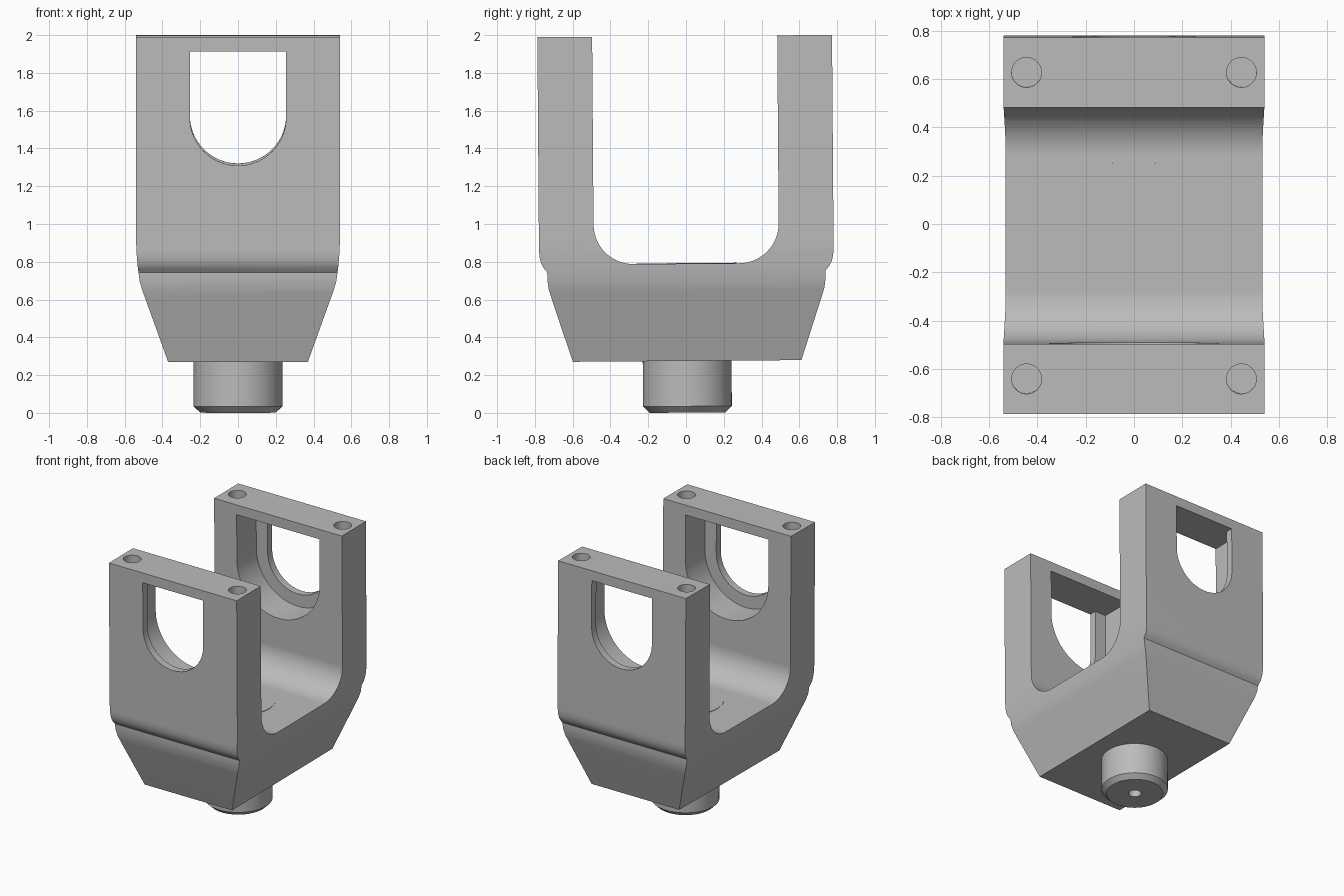
import bpy, bmesh
from math import pi, cos, sin, radians
from mathutils import Matrix, Vector

cube = bpy.data.objects.get("Cube")
if cube:
    bpy.data.objects.remove(cube)

steel = bpy.data.materials.new("machined grey")
steel.use_nodes = True
grey = (0.5, 0.5, 0.5, 1)
steel.diffuse_color = grey
steel.node_tree.nodes["Principled BSDF"].inputs["Base Color"].default_value = grey


def finish(name, bm):
    bmesh.ops.recalc_face_normals(bm, faces=bm.faces)
    mesh = bpy.data.meshes.new(name)
    bm.to_mesh(mesh)
    bm.free()
    mesh.materials.append(steel)
    obj = bpy.data.objects.new(name, mesh)
    bpy.context.collection.objects.link(obj)
    return obj


def prism(name, profile, axis, start, end):
    """Extrude a profile of (horizontal, z) points along x or y."""
    place = (lambda h, z: (start, h, z)) if axis == "x" else (lambda h, z: (h, start, z))
    bm = bmesh.new()
    face = bm.faces.new([bm.verts.new(place(h, z)) for h, z in profile])
    new = bmesh.ops.extrude_face_region(bm, geom=[face])["geom"]
    move = Vector((end - start, 0, 0) if axis == "x" else (0, end - start, 0))
    bmesh.ops.translate(bm, vec=move, verts=[v for v in new if isinstance(v, bmesh.types.BMVert)])
    return finish(name, bm)


def cylinder(name, radius, low, high, x=0, y=0, low_radius=None, sides=48):
    bm = bmesh.new()
    bmesh.ops.create_cone(bm, cap_ends=True, segments=sides, depth=high - low,
                          radius1=low_radius or radius, radius2=radius,
                          matrix=Matrix.Translation((x, y, (low + high) / 2)))
    return finish(name, bm)


def combine(obj, tool, operation):
    """Boolean the tool into the object, bake it and drop the tool."""
    mod = obj.modifiers.new("cut", "BOOLEAN")
    mod.object, mod.operation, mod.solver = tool, operation, "EXACT"
    bpy.context.view_layer.update()
    graph = bpy.context.evaluated_depsgraph_get()
    mesh = bpy.data.meshes.new_from_object(obj.evaluated_get(graph))
    obj.modifiers.clear()
    obj.data = mesh
    bpy.data.objects.remove(tool)


def arc(cx, cz, r, a, b, steps):
    angles = [radians(a + (b - a) * i / steps) for i in range(steps + 1)]
    return [(cx + r * cos(t), cz + r * sin(t)) for t in angles]


def mirrored(half):
    return half + [(-h, z) for h, z in reversed(half)]


def arch(r):
    """Window outline: square top, round bottom."""
    return [(r, 1.92), (-r, 1.92)] + arc(0, 1.57, r, 180, 360, 32)


# Fork body: U-shaped side profile trimmed by the tapered front outline
top = 1.995
outer = [(0.605, 0.275), (0.715, 0.61), (0.73, 0.66), (0.737, 0.71), (0.737, 0.75),
         (0.758, 0.775), (0.77, 0.80), (0.777, 0.83), (0.78, 0.87), (0.78, top), (0.49, top)]
inner = list(reversed(arc(0.28, 1.0, 0.21, -90, 0, 14)))
body = prism("fork_body", mirrored(outer + inner), "x", -0.6, 0.6)
front = [(0.37, 0.2749 - 0.02), (0.37, 0.275), (0.505, 0.65), (0.52, 0.70),
         (0.53, 0.77), (0.537, 0.85), (0.54, 0.93), (0.54, 2.1)]
combine(body, prism("trim", mirrored(front), "y", -1, 1), "INTERSECT")

# Arched windows, wider on the inner side of each arm, and top screw holes
for side in (-1, 1):
    combine(body, prism("window", arch(0.255), "y", side * 0.4, side * 0.9), "DIFFERENCE")
    combine(body, prism("recess", arch(0.35), "y", side * 0.4, side * 0.725), "DIFFERENCE")
    for x in (-0.445, 0.445):
        combine(body, cylinder("hole", 0.062, 1.7, 2.1, x, side * 0.635, sides=32), "DIFFERENCE")

# Round seat in the floor of the fork
seat = cylinder("floor_seat", 0.265, 0.74, 0.793, sides=64)

# Chamfered pin with a small centre hole underneath
pin = cylinder("pin", 0.235, 0.035, 0.30, sides=64)
combine(pin, cylinder("chamfer", 0.235, 0.0015, 0.035, low_radius=0.20, sides=64), "UNION")
combine(pin, cylinder("centre", 0.045, -0.05, 0.1, sides=24), "DIFFERENCE")

# The assembly leans very slightly; crisp edges with smooth curves
lean = Matrix.Translation((0, 0.008, 0)) @ Matrix.Rotation(0.0075, 4, "X")
bpy.ops.object.select_all(action="DESELECT")
for obj in (body, seat, pin):
    obj.data.transform(lean)
    obj.select_set(True)
bpy.context.view_layer.objects.active = body
bpy.ops.object.shade_smooth_by_angle(angle=radians(30))
for obj in (body, seat, pin):
    obj.modifiers.new("clean shading", "WEIGHTED_NORMAL").keep_sharp = True
